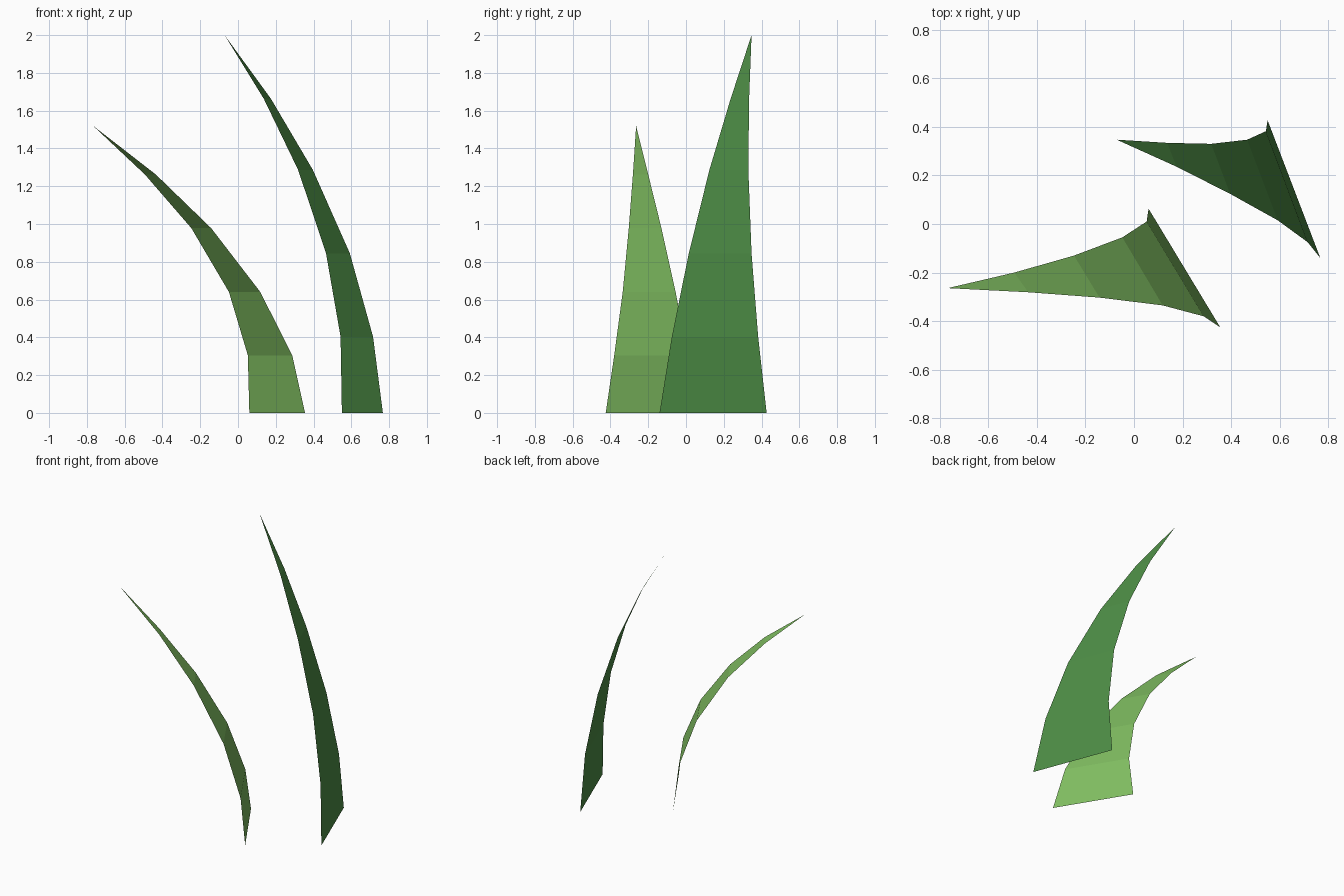
import bpy

if "Cube" in bpy.data.objects:
    bpy.data.objects.remove(bpy.data.objects["Cube"])


def material(name, color):
    m = bpy.data.materials.new(name)
    m.diffuse_color = (*color, 1)
    m.use_nodes = True
    m.node_tree.nodes["Principled BSDF"].inputs["Base Color"].default_value = m.diffuse_color
    return m


def blade(name, left, right, heights, tip, mat):
    """Single-sheet grass blade: paired edge points per height, closing to a tip."""
    verts = []
    for l, r, z in zip(left, right, heights):
        verts += [(*l, z), (*r, z)]
    verts.append(tip)
    n = len(heights)
    # Quads up the blade, outer side facing away from the bend
    faces = [(2 * i + 1, 2 * i, 2 * i + 2, 2 * i + 3) for i in range(n - 1)]
    faces.append((2 * n - 1, 2 * n - 2, 2 * n))
    mesh = bpy.data.meshes.new(name)
    mesh.from_pydata(verts, [], faces)
    mesh.materials.append(mat)
    obj = bpy.data.objects.new(name, mesh)
    bpy.context.collection.objects.link(obj)
    return obj


light_green = material("light_green", (0.216, 0.515, 0.120))
dark_green = material("dark_green", (0.076, 0.270, 0.061))

# Short blade, bending strongly to the left
blade("short_grass_blade",
      [(0.06, 0.063), (0.052, 0.01), (-0.048, -0.055), (-0.247, -0.13), (-0.493, -0.2)],
      [(0.355, -0.425), (0.287, -0.38), (0.118, -0.335), (-0.142, -0.303), (-0.435, -0.281)],
      [0, 0.305, 0.64, 0.978, 1.262], (-0.767, -0.264, 1.52), light_green)

# Tall blade, bending gently to the left
blade("tall_grass_blade",
      [(0.55, 0.427), (0.543, 0.382), (0.466, 0.347), (0.318, 0.33), (0.137, 0.334)],
      [(0.767, -0.14), (0.715, -0.075), (0.592, 0.015), (0.396, 0.124), (0.175, 0.236)],
      [0, 0.403, 0.845, 1.287, 1.662], (-0.071, 0.347, 2.0), dark_green)
